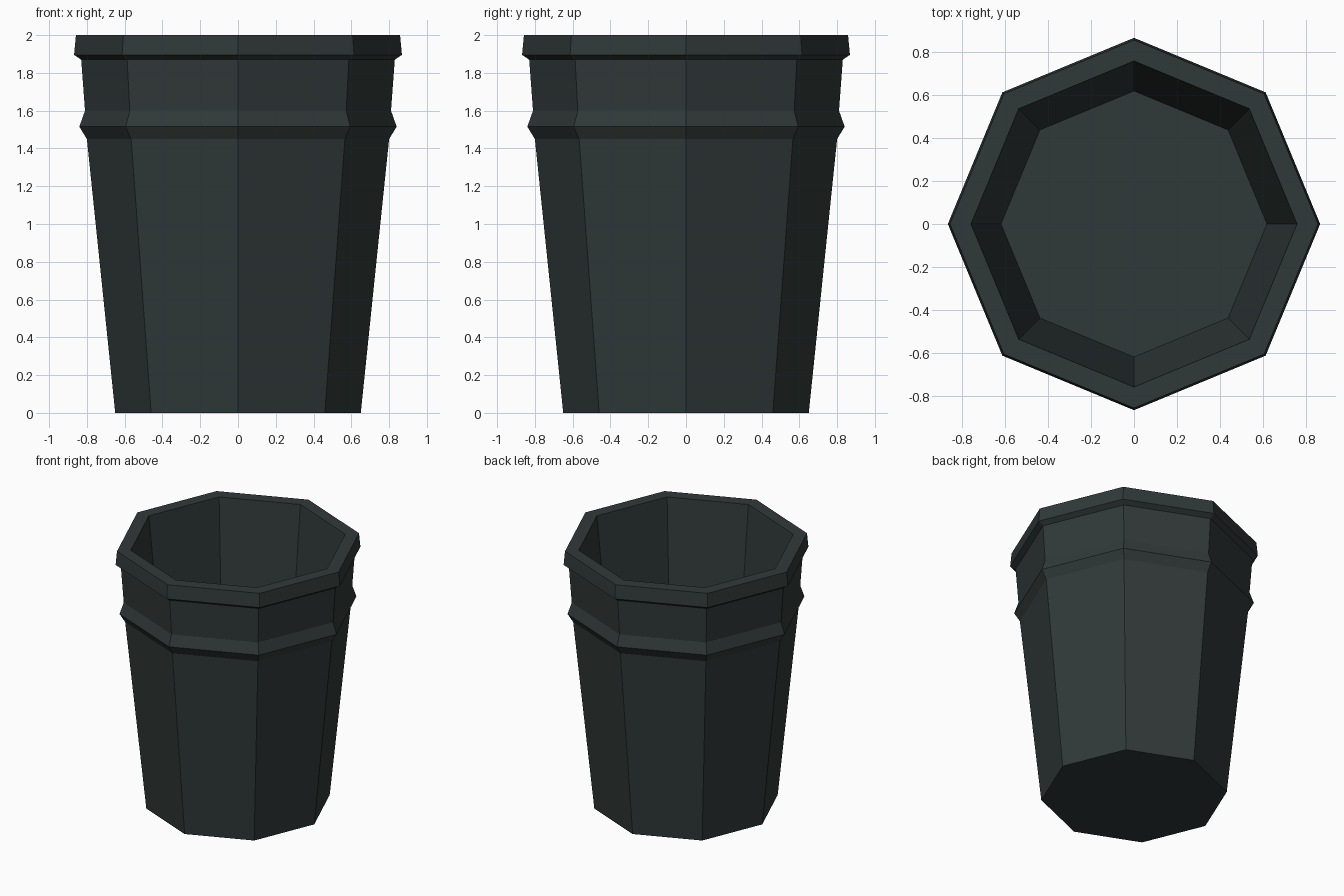
import bpy, bmesh, math

if "Cube" in bpy.data.objects:
    bpy.data.objects.remove(bpy.data.objects["Cube"])

SIDES = 8

# single dark grey-green colour
mat = bpy.data.materials.new("dark slate green")
mat.diffuse_color = (0.030, 0.041, 0.040, 1.0)
mat.use_nodes = True
mat.node_tree.nodes["Principled BSDF"].inputs["Base Color"].default_value = mat.diffuse_color

# (radius, height) from the outer base, up over the rim, down to the inner floor
profile = [
    (0.65, 0.0), (0.80, 1.45), (0.84, 1.515), (0.81, 1.60),   # wall and raised band
    (0.83, 1.87), (0.868, 1.895), (0.858, 2.0),               # overhanging rim
    (0.76, 2.0), (0.62, 0.65),                                # inner wall
]

bm = bmesh.new()
rings = []
for r, z in profile:
    rings.append([bm.verts.new((r * math.cos(2 * math.pi * i / SIDES),
                                r * math.sin(2 * math.pi * i / SIDES), z))
                  for i in range(SIDES)])

# walls between neighbouring rings
for a, b in zip(rings, rings[1:]):
    for i in range(SIDES):
        j = (i + 1) % SIDES
        bm.faces.new((a[i], a[j], b[j], b[i]))

# underside and inner floor
bm.faces.new(list(reversed(rings[0])))
bm.faces.new(rings[-1])
bmesh.ops.recalc_face_normals(bm, faces=bm.faces)

mesh = bpy.data.meshes.new("pot")
bm.to_mesh(mesh)
bm.free()
mesh.materials.append(mat)
pot = bpy.data.objects.new("pot", mesh)
bpy.context.collection.objects.link(pot)
